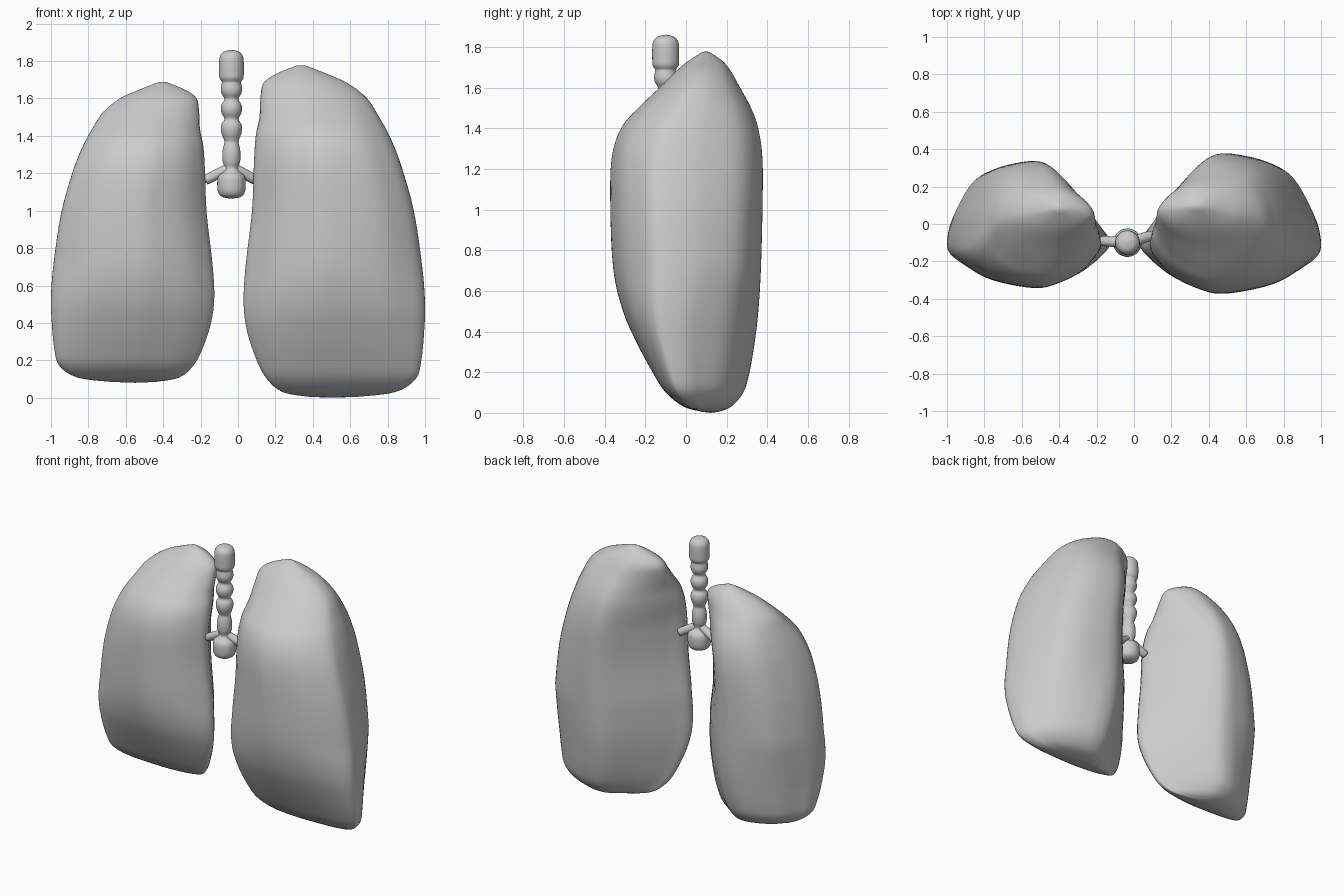
import bpy, math
from mathutils import Vector, Matrix

if "Cube" in bpy.data.objects:
    bpy.data.objects.remove(bpy.data.objects["Cube"])


def catmull(pts, n, closed):
    """Smooth a short list of tuples by Catmull-Rom interpolation."""
    c = len(pts)
    out = []
    for i in range(c if closed else c - 1):
        idx = [(i + k) % c if closed else min(max(i + k, 0), c - 1) for k in (-1, 0, 1, 2)]
        p = [Vector(pts[j]) for j in idx]
        for s in range(n):
            t = s / n
            out.append(0.5 * (2 * p[1] + (p[2] - p[0]) * t
                              + (2 * p[0] - 5 * p[1] + 4 * p[2] - p[3]) * t * t
                              + (3 * p[1] - p[0] - 3 * p[2] + p[3]) * t ** 3))
    if not closed:
        out.append(Vector(pts[-1]))
    return out


def skin(name, rings, low, high):
    """Skin stacked rings and close both ends with a fan."""
    m = len(rings[0])
    verts = [v for r in rings for v in r] + [low, high]
    a, b = len(verts) - 2, len(verts) - 1
    last = (len(rings) - 1) * m
    faces = []
    for k in range(m):
        n = (k + 1) % m
        for r in range(len(rings) - 1):
            faces.append((r * m + k, r * m + n, r * m + m + n, r * m + m + k))
        faces += [(a, n, k), (b, last + k, last + n)]
    me = bpy.data.meshes.new(name)
    me.from_pydata(verts, [], faces)
    me.polygons.foreach_set("use_smooth", [True] * len(me.polygons))
    ob = bpy.data.objects.new(name, me)
    bpy.context.collection.objects.link(ob)
    return ob


def lathe(name, profile, mat, steps=3):
    """Revolve (radius, height) about the local z of mat."""
    prof = catmull([(r, 0, z) for r, z in profile], steps, False)
    rings = [[mat @ Vector((p.x * math.cos(t), p.x * math.sin(t), p.z))
              for t in (2 * math.pi * k / 32 for k in range(32))] for p in prof]
    return skin(name, rings, mat @ Vector((0, 0, prof[0].z)), mat @ Vector((0, 0, prof[-1].z)))


# Lung: wedge towards the middle, round outside
SECTION = [(0, -.3), (.07, -.57), (.175, -.78), (.32, -.93), (.45, -1), (.63, -.95), (.79, -.84),
           (.91, -.65), (.98, -.48), (1, -.3), (.985, .02), (.945, .3), (.86, .67), (.75, .87),
           (.6, .98), (.45, 1), (.33, .82), (.17, .38), (.07, .03)]
# z, x min, x max, y min, y max
LEVELS = [(.005, .38, .64, .08, .16), (.03, .24, .84, -.01, .22), (.1, .155, .95, -.1, .28),
          (.2, .1, .98, -.165, .31), (.35, .05, .995, -.245, .335), (.5, .03, 1, -.31, .352),
          (.7, .04, .985, -.357, .364), (1, .075, .94, -.372, .372), (1.25, .085, .87, -.366, .372),
          (1.4, .095, .81, -.32, .352), (1.5, .115, .755, -.235, .318), (1.6, .12, .69, -.13, .265),
          (1.68, .135, .59, -.05, .22), (1.73, .2, .48, .01, .18), (1.775, .31, .365, .08, .115)]

section = catmull([(u, v, 0) for u, v in SECTION], 4, True)
levels = catmull([(a, b, c) for a, b, c, _, _ in LEVELS], 4, False)
depths = catmull([(d, e, 0) for _, _, _, d, e in LEVELS], 4, False)


def lung(name, place):
    rings = []
    for (z, x0, x1), (y0, y1, _) in zip(levels, depths):
        sweep = max(0, 1 - z / .7)              # low side edges sweep forward
        rounding = min(max((z - 1.25) / .4, 0), 1) * .55   # top becomes rounder
        ring = []
        for p in section:
            outer = min(max((p.x - .55) / .4, 0), 1)
            v = p.y - sweep * (.3 + .12 * outer) * (1 - min(1, p.y * p.y))
            v -= sweep * .32 * outer * max(0, p.y)
            half = math.sqrt(max(0, 1 - (2 * p.x - 1) ** 2))
            oval = half if p.y > .3 * (1 - half) * -1 else -half
            v += (oval - v) * rounding
            ring.append(place(x0 + p.x * (x1 - x0), (y0 + y1) / 2 + v * (y1 - y0) / 2, z))
        rings.append(ring)
    return skin(name, rings, place(.5, .12, 0), place(.338, .1, 1.778))


lung("large_lung", lambda x, y, z: Vector((x, y, z)))
small = lung("small_lung", lambda x, y, z: Vector((-.1 - .9 * x, .905 * y - .005, .08 + .905 * z)))
small.data.flip_normals()

# Windpipe with rings, a tall cap and a lower bulb
lathe("windpipe", [(.005, 1.065), (.045, 1.072), (.07, 1.095), (.076, 1.14), (.071, 1.185),
                   (.045, 1.21), (.036, 1.23), (.046, 1.26), (.049, 1.30), (.045, 1.335),
                   (.038, 1.362), (.038, 1.375), (.052, 1.41), (.057, 1.44), (.052, 1.465),
                   (.037, 1.49), (.052, 1.52), (.057, 1.547), (.052, 1.57), (.037, 1.597),
                   (.052, 1.625), (.057, 1.65), (.052, 1.68), (.052, 1.69), (.064, 1.71),
                   (.066, 1.74), (.066, 1.79), (.062, 1.825), (.045, 1.848), (.02, 1.857), (.002, 1.86)],
      Matrix.Translation((-.035, -.1, 0)))

# Two round-ended branches
for name, end in (("small_lung_branch", (-.18, -.09, 1.16)), ("large_lung_branch", (.1, -.06, 1.16))):
    start = Vector((-.035, -.1, 1.235))
    d = Vector(end) - start
    mat = Matrix.Translation(start) @ d.to_track_quat('Z', 'Y').to_matrix().to_4x4()
    h = d.length
    lathe(name, [(.022, 0), (.027, .03), (.027, h - .02), (.018, h - .006), (.002, h)], mat)
